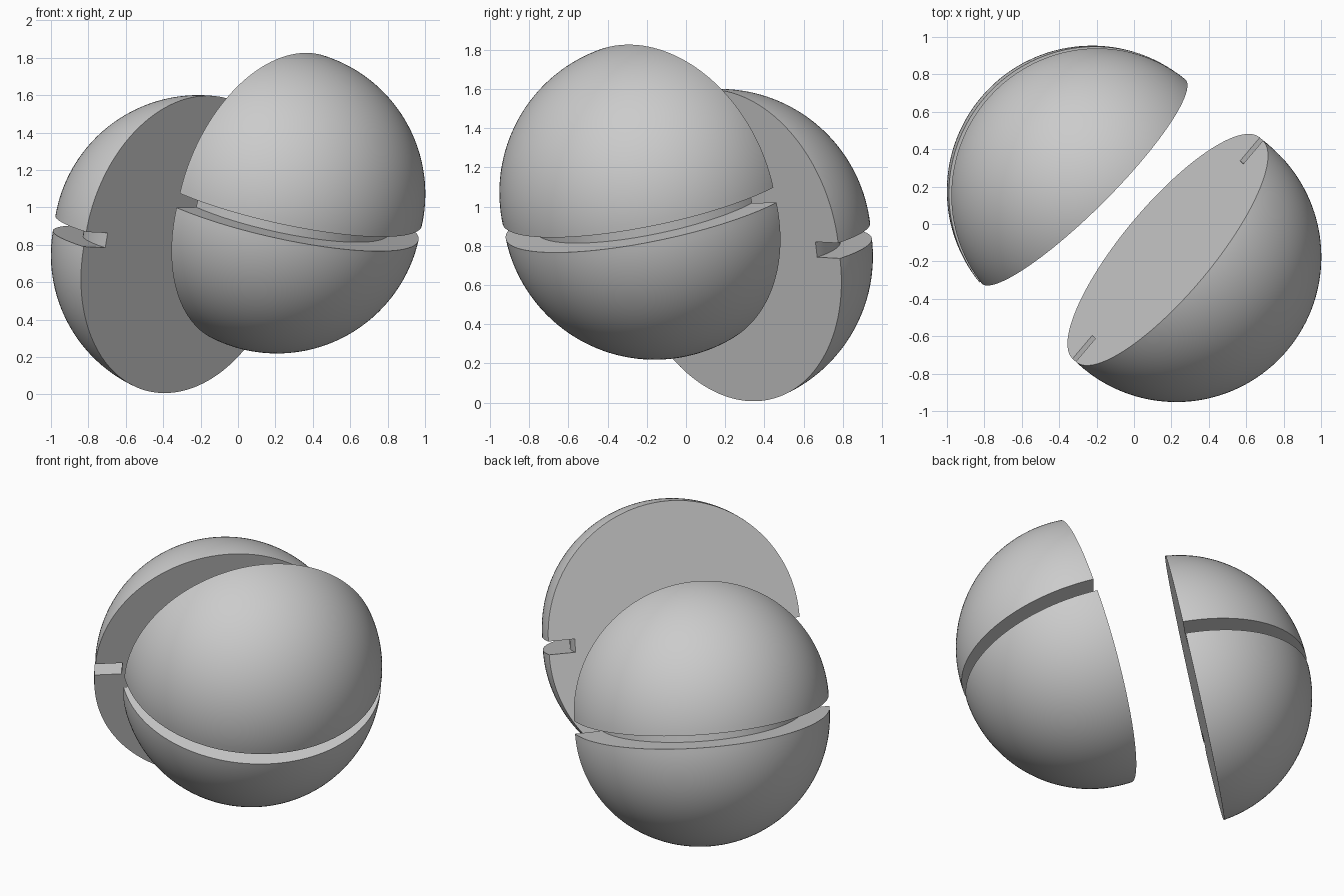
import bpy
import bmesh
from math import sin, cos, pi, radians, sqrt
from mathutils import Vector, Matrix

cube = bpy.data.objects.get("Cube")
if cube:
    bpy.data.objects.remove(cube, do_unlink=True)

RADIUS = 0.776      # dome radius
HALF_GAP = 0.04     # half the width of the groove
CORE = 0.614        # radius of the core inside the groove
STEPS = 128

grey = bpy.data.materials.new("light_grey")
grey.use_nodes = True
colour = (0.6, 0.6, 0.6, 1)
grey.diffuse_color = colour
grey.node_tree.nodes["Principled BSDF"].inputs["Base Color"].default_value = colour


def dome_profile():
    """Two quarter arcs with the groove between them, from pole to pole."""
    arc = [(RADIUS * sin(a), HALF_GAP + RADIUS * cos(a))
           for a in (pi / 2 * i / 40 for i in range(41))]
    upper = arc + [(CORE, HALF_GAP)]
    return upper + [(r, -z) for r, z in reversed(upper)]


def cut_ball(name, centre, heading, lean, side, roll, offset):
    """Grooved ball sliced by a leaning plane; side is the way the cut faces."""
    h = radians(heading)
    chord = Vector((cos(h), sin(h), 0))
    across = Vector((-sin(h), cos(h), 0)) * side
    rise = sqrt(1 - lean * lean)
    normal = across * rise + Vector((0, 0, lean * side))
    up = Vector((0, 0, rise)) - across * lean * side
    up = (up + chord * roll).normalized()
    chord = (chord - up * chord.dot(up)).normalized()
    turn = Matrix((chord, up.cross(chord), up)).transposed().to_4x4()

    # Lathe the grooved ball
    bm = bmesh.new()
    verts = [bm.verts.new((r, 0, z)) for r, z in dome_profile()]
    edges = [bm.edges.new(pair) for pair in zip(verts, verts[1:])]
    bmesh.ops.spin(bm, geom=verts + edges, cent=(0, 0, 0), axis=(0, 0, 1),
                   angle=2 * pi, steps=STEPS)
    bmesh.ops.remove_doubles(bm, verts=bm.verts, dist=0.0002)
    bmesh.ops.transform(bm, matrix=Matrix.Translation(centre) @ turn, verts=bm.verts)

    # Slice it and close the cut with one flat face
    bmesh.ops.bisect_plane(bm, geom=bm.verts[:] + bm.edges[:] + bm.faces[:],
                           dist=0.00001, plane_co=Vector(centre) + normal * offset,
                           plane_no=normal, clear_outer=True)
    rim = [e for e in bm.edges if e.is_boundary]
    bmesh.ops.edgeloop_fill(bm, edges=rim)
    bmesh.ops.recalc_face_normals(bm, faces=bm.faces)

    mesh = bpy.data.meshes.new(name)
    bm.to_mesh(mesh)
    bm.free()
    mesh.materials.append(grey)
    obj = bpy.data.objects.new(name, mesh)
    bpy.context.collection.objects.link(obj)
    bpy.ops.object.select_all(action="DESELECT")
    obj.select_set(True)
    bpy.context.view_layer.objects.active = obj
    bpy.ops.object.shade_smooth_by_angle(angle=radians(30))


# Front half, leaning forward with its cut facing back and up
cut_ball("front_half", (0.217, -0.168, 1.033), 50, 0.295, 1, -0.015, 0.05)
# Back half, its cut facing forward and down
cut_ball("back_half", (-0.218, 0.173, 0.785), 45, 0.2, -1, 0.036, -0.085)
